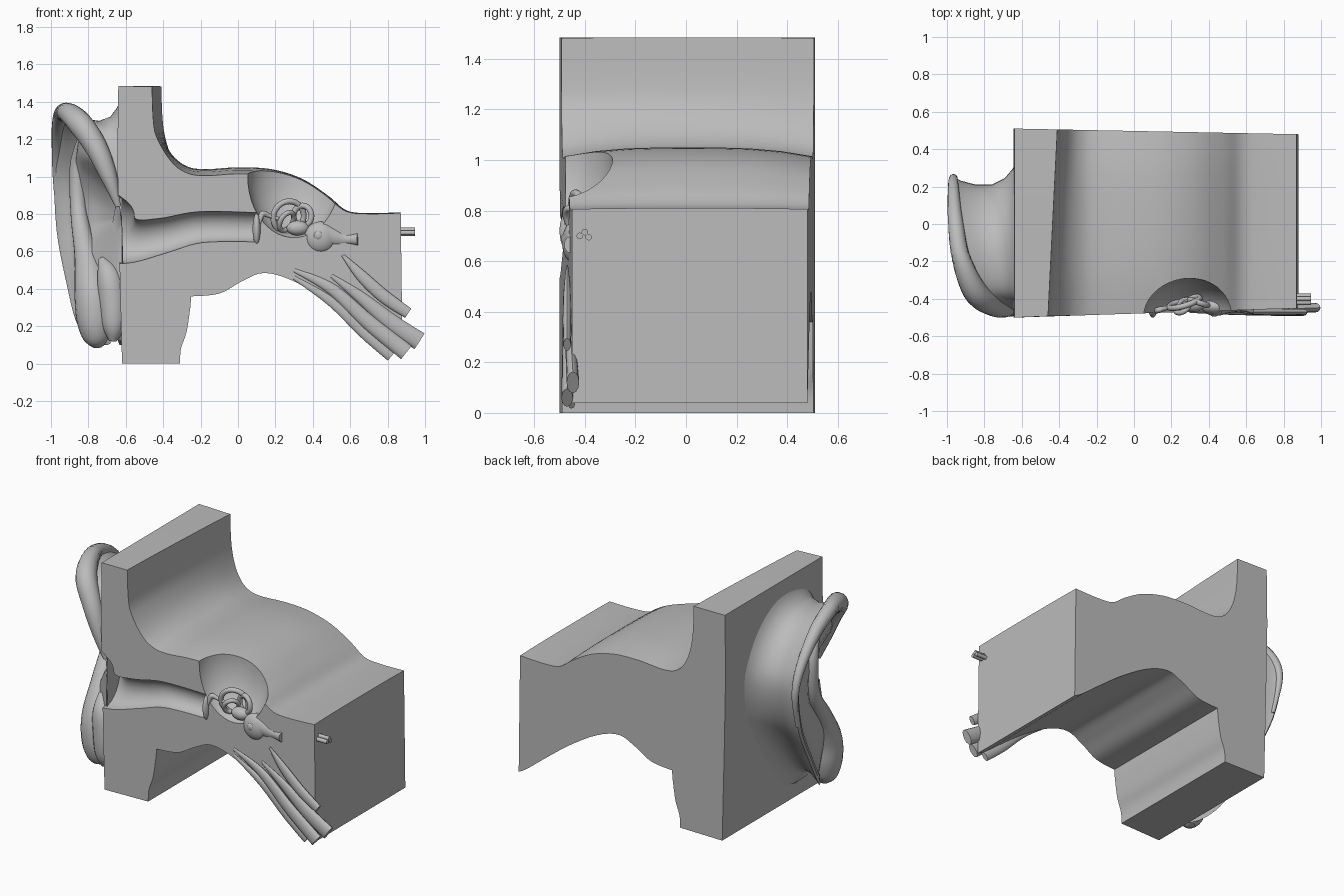
import bpy, bmesh, math
from mathutils import Vector, Matrix

old = bpy.data.objects.get("Cube")
if old:
    bpy.data.objects.remove(old)

grey = bpy.data.materials.new("plaster grey")
grey.use_nodes = True
GREY = (0.5, 0.5, 0.5, 1)
grey.diffuse_color = GREY
grey.node_tree.nodes["Principled BSDF"].inputs["Base Color"].default_value = GREY


def clamp(v):
    return max(0, min(1, v))


def spline(pts, steps=8, closed=False):
    """Catmull-Rom through points of any dimension."""
    n, out = len(pts), []
    get = lambda i: Vector(pts[i % n] if closed else pts[max(0, min(n - 1, i))])
    for i in range(n if closed else n - 1):
        a, b, c, d = (get(i + k) for k in (-1, 0, 1, 2))
        for s in range(steps):
            t = s / steps
            out.append(0.5 * (2 * b + (c - a) * t + (2 * a - 5 * b + 4 * c - d) * t * t
                              + (3 * b - a - 3 * c + d) * t ** 3))
    return out if closed else out + [get(n - 1)]


def smooth(ob, angle):
    bpy.ops.object.select_all(action='DESELECT')
    ob.select_set(True)
    bpy.context.view_layer.objects.active = ob
    bpy.ops.object.shade_smooth_by_angle(angle=math.radians(angle))


def finish(name, bm, angle=40):
    bmesh.ops.recalc_face_normals(bm, faces=bm.faces)
    me = bpy.data.meshes.new(name)
    bm.to_mesh(me)
    bm.free()
    me.materials.append(grey)
    ob = bpy.data.objects.new(name, me)
    bpy.context.collection.objects.link(ob)
    smooth(ob, angle)
    return ob


def loft(name, rings, angle=40):
    """Skin a list of closed rings and cap both ends."""
    bm = bmesh.new()
    vs = [[bm.verts.new(p) for p in r] for r in rings]
    n = len(vs[0])
    for a, b in zip(vs, vs[1:]):
        for i in range(n):
            j = (i + 1) % n
            bm.faces.new((a[i], a[j], b[j], b[i]))
    bm.faces.new(vs[0])
    bm.faces.new(vs[-1])
    return finish(name, bm, angle)


def tube(name, pts, flat=1.0, sides=12, steps=6):
    """Round tube through (x, y, z, radius) points; flat squashes it along y."""
    path = spline(pts, steps)
    rings = []
    for i, p in enumerate(path):
        d = (path[min(i + 1, len(path) - 1)] - path[max(i - 1, 0)]).to_3d().normalized()
        u = d.cross(Vector((0, 1, 0))).normalized()
        v = u.cross(d)
        rings.append([p.to_3d() + p[3] * (u * math.cos(a) + v * flat * math.sin(a))
                      for a in (math.tau * k / sides for k in range(sides))])
    return loft(name, rings)


def ball(name, loc, size):
    bm = bmesh.new()
    bmesh.ops.create_uvsphere(bm, u_segments=40, v_segments=24, radius=1,
                              matrix=Matrix.Translation(loc) @ Matrix.Diagonal((*size, 1)))
    return finish(name, bm)


def ring(name, loc, rx, rz, r, tilt):
    """Closed loop tube facing the front, turned by tilt about z and x."""
    rot = Matrix.Rotation(tilt[0], 3, 'Z') @ Matrix.Rotation(tilt[1], 3, 'X')
    bm = bmesh.new()
    n, m = 32, 10
    grid = []
    for i in range(n):
        a = math.tau * i / n
        out = Vector((math.cos(a), 0, math.sin(a)))
        c = Vector((rx * out.x, 0, rz * out.z))
        grid.append([bm.verts.new(Vector(loc) + rot @ (c + r * (
            out * math.cos(b) + Vector((0, math.sin(b), 0)))))
            for b in (math.tau * k / m for k in range(m))])
    for i in range(n):
        for k in range(m):
            p, q = grid[i], grid[(i + 1) % n]
            bm.faces.new((p[k], q[k], q[(k + 1) % m], p[(k + 1) % m]))
    return finish(name, bm)


def cut(target, cutter):
    cutter.hide_render = True
    mod = target.modifiers.new("cut", 'BOOLEAN')
    mod.operation, mod.solver, mod.object = 'DIFFERENCE', 'EXACT', cutter
    bpy.ops.object.select_all(action='DESELECT')
    target.select_set(True)
    bpy.context.view_layer.objects.active = target
    bpy.ops.object.modifier_apply(modifier=mod.name)
    bpy.data.objects.remove(cutter)


# Tissue block: a side profile swept from front to back
profile = [(-.62, 0), (-.635, .6), (-.645, 1.1), (-.64, 1.485)]
profile += spline([(-.41, 1.485), (-.4, 1.28), (-.36, 1.14), (-.28, 1.06), (-.18, 1.04), (0, 1.05),
                   (.18, 1.04), (.34, .99), (.48, .9), (.58, .82), (.7, .805), (.87, .81)], 5)
profile += spline([(.88, .04), (.82, .075), (.68, .185), (.5, .32), (.3, .44), (.14, .485),
                   (.02, .44), (-.1, .375), (-.25, .36)], 5)
profile += spline([(-.255, .3), (-.275, .17), (-.305, .08), (-.31, 0)], 4)


def slice_at(t):
    pts = []
    for x, z in profile:
        y0, y1 = -.5 + .033 * (x + .63), .51 - .02 * (x + .63)
        lean = clamp((z - 1.04) / .2) if x > -.6 else 0
        drop = .035 * abs(2 * t - 1) ** 3 * clamp((z - .78) / .25) * clamp((x + .42) / .1)
        pts.append((x - .05 * lean * (1 - t), y0 + (y1 - y0) * t, z - drop))
    return pts


block = loft("tissue_block", [slice_at(k / 8) for k in range(9)])

# Ear canal funnel and inner ear pocket carved from the front
cut(block, tube("canal_cutter", [(-.8, -.5, .72, .26), (-.68, -.5, .7, .2), (-.56, -.5, .66, .12),
                                 (-.4, -.5, .685, .095), (-.2, -.5, .73, .085),
                                 (.1, -.49, .73, .08)], sides=24))
cut(block, ball("pocket_cutter", (.3, -.5, 1.0), (.25, .21, .33)))
smooth(block, 35)

# Outer ear: rings grow from the side wall to the rim, then sink into the bowl
rim = spline([(-.945, -.1, 1.35), (-.965, .12, 1.23), (-.97, .25, 1.0), (-.955, .2, .7),
              (-.905, .02, .42), (-.85, -.15, .2), (-.76, -.3, .1), (-.67, -.43, .13),
              (-.62, -.475, .42), (-.63, -.47, .82), (-.72, -.45, 1.08), (-.85, -.36, 1.31)],
             6, closed=True)
WALL, CY, CZ = -.62, -.46, .78


def ear_ring(depth, sy, sz, inside):
    pts = []
    for p in rim:
        # the lower ear stays fleshy instead of hollow
        flesh = clamp((.7 - p.z) / .4) * clamp(1.3 * sz) if inside else 0
        d = depth + max(0, .9 - depth) * flesh
        pts.append((WALL + (p.x - WALL) * d, max(-.495, CY + (p.y - CY) * sy),
                    max(.1, CZ + (p.z - CZ) * sz)))
    return pts


outer = [(0, 1.16, 1.16), (.08, 1.06, 1.03), (.2, .99, .94), (.4, .94, .9), (.65, .94, .92),
         (.88, .97, .97), (1, 1, 1), (1.04, .98, .98)]
inner = [(1, .94), (.86, .89), (.74, .82), (.7, .72), (.72, .62), (.62, .52), (.42, .42),
         (.25, .3), (.12, .12)]
loft("outer_ear", [ear_ring(*o, False) for o in outer]
     + [ear_ring(d, s, s, True) for d, s in inner], 60)

# Rolled edge of the upper ear, thick at the front
tube("ear_rim_roll", [(-.64, -.46, .84, .015), (-.69, -.455, 1.0, .045), (-.76, -.43, 1.16, .06),
                      (-.85, -.36, 1.29, .065), (-.925, -.18, 1.345, .05),
                      (-.955, .02, 1.275, .04), (-.965, .18, 1.12, .03),
                      (-.965, .245, .95, .022), (-.95, .2, .72, .012)], sides=16)

# Fleshy lobe running up into the inner fold, and the skin joining it to the cut face
tube("ear_lobe_and_fold", [(-.75, -.35, .09, .025), (-.755, -.36, .14, .075),
                           (-.765, -.36, .25, .1), (-.78, -.34, .4, .095),
                           (-.81, -.25, .58, .065), (-.85, -.1, .8, .045),
                           (-.86, -.08, 1.05, .04), (-.84, -.16, 1.2, .02)], sides=20)
tube("cheek_skin", [(-.67, -.43, .12, .02), (-.665, -.43, .2, .06), (-.67, -.42, .34, .075),
                    (-.69, -.41, .47, .065), (-.73, -.37, .56, .02)], sides=20)

# Eardrum and small bones
ball("eardrum", (.1, -.46, .72), (.022, .04, .085))
tube("hammer_bone", [(.11, -.47, .74, .012), (.13, -.46, .8, .016), (.17, -.45, .79, .012),
                     (.23, -.44, .77, .01)])

# Looped canals of the inner ear
ring("loop_canal_left", (.27, -.42, .785), .085, .085, .016, (.3, .2))
ring("loop_canal_right", (.345, -.42, .79), .05, .055, .016, (-.3, 0))
ring("loop_canal_inner", (.26, -.44, .76), .045, .055, .014, (.7, .5))
ball("inner_ear_hall", (.32, -.43, .725), (.06, .04, .04))

# Spiral organ with its tapering nerve
ball("spiral_organ", (.44, -.44, .675), (.085, .05, .085))
ball("spiral_tip", (.43, -.48, .685), (.025, .015, .025))
tube("hearing_nerve", [(.46, -.44, .69, .065), (.54, -.44, .67, .045), (.59, -.45, .665, .026),
                       (.64, -.46, .665, .032)], flat=.7)

# Nerve stubs leaving the end face
for k, (y, z) in enumerate([(-.42, .7), (-.385, .695), (-.4, .715)]):
    tube(f"nerve_stub_{k + 1}", [(.84, y, z, .013), (.9, y, z, .013), (.945, y, z, .013)])

# Throat tube: flat strands fanning down to the lower corner
strands = [
    [(.56, .58, .008), (.66, .47, .03), (.78, .36, .035), (.91, .27, .03)],
    [(.5, .47, .01), (.65, .36, .03), (.82, .22, .045), (.97, .12, .05)],
    [(.3, .5, .01), (.5, .4, .03), (.7, .22, .04), (.9, .06, .045)],
    [(.3, .46, .01), (.5, .33, .025), (.68, .16, .03), (.82, .04, .03)],
]
for k, pts in enumerate(strands):
    tube(f"throat_tube_{k + 1}", [(x, -.47 + .04 * max(0, x - .4) * (k % 2), z, r)
                                  for x, z, r in pts], flat=.5)
